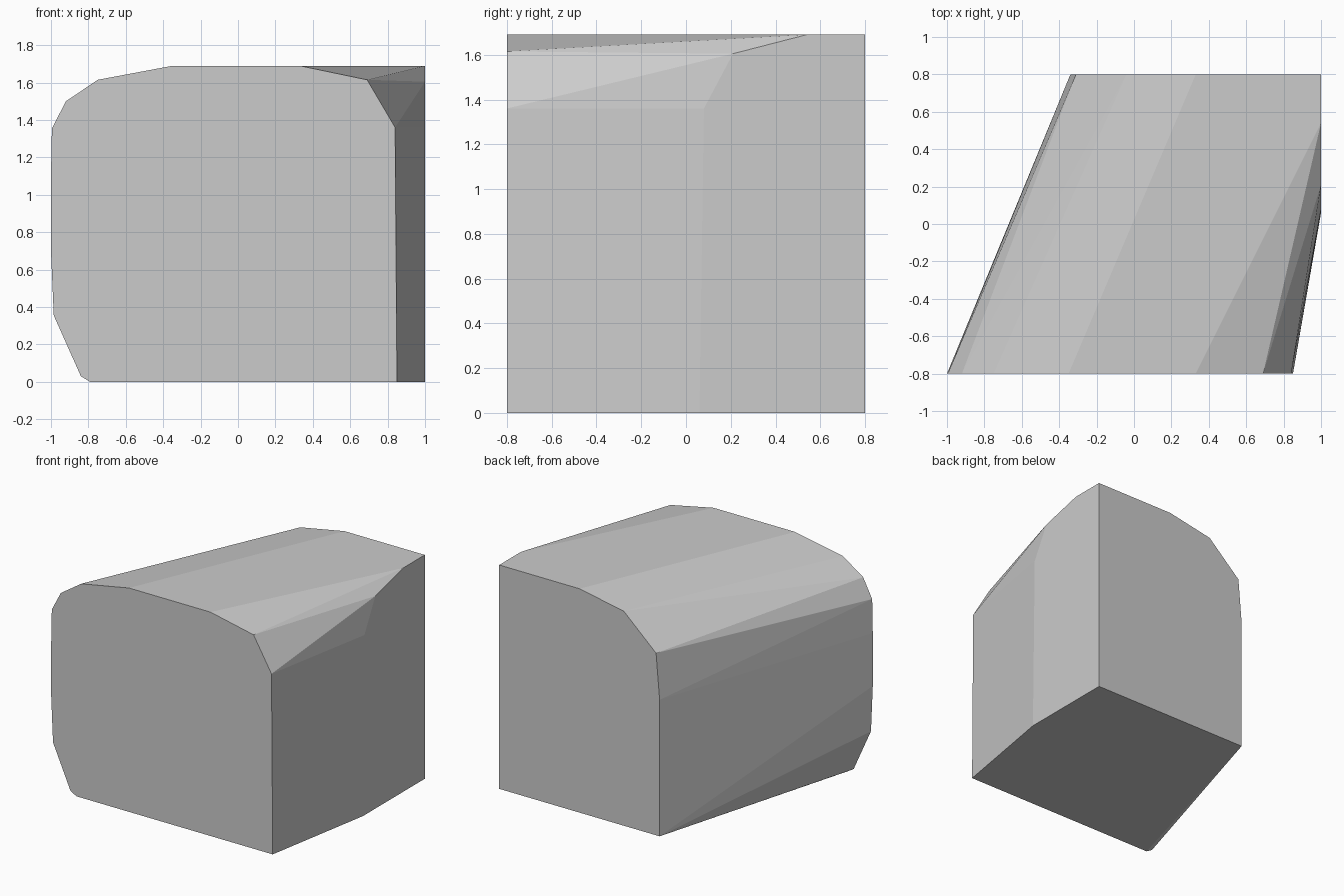
import bpy, bmesh

if "Cube" in bpy.data.objects:
    bpy.data.objects.remove(bpy.data.objects["Cube"])

# Cross-sections of the slanted block: front and back as (x, z), right wall as (y, z)
front = [(-0.79, 0), (-0.84, 0.03), (-0.985, 0.355), (-1.0, 0.7), (-1.0, 1.1),
         (-0.995, 1.355), (-0.92, 1.5), (-0.75, 1.615), (-0.35, 1.69),
         (0.33, 1.69), (0.69, 1.615), (0.84, 1.36), (0.85, 0)]
back = [(-0.34, 0), (-0.34, 1.03), (-0.31, 1.375), (-0.04, 1.62),
        (0.33, 1.69), (1, 1.69), (1, 0)]
right = [(0.06, 0), (0.08, 1.36), (0.21, 1.605), (0.54, 1.69)]

bm = bmesh.new()
points = [(x, -0.8, z) for x, z in front]
points += [(x, 0.8, z) for x, z in back]
points += [(1, y, z) for y, z in right]
for p in points:
    bm.verts.new(p)

# Skin the sections into one convex faceted block
bmesh.ops.convex_hull(bm, input=bm.verts[:])
bmesh.ops.dissolve_limit(bm, angle_limit=0.005, verts=bm.verts[:], edges=bm.edges[:])
bmesh.ops.recalc_face_normals(bm, faces=bm.faces[:])

mesh = bpy.data.meshes.new("slanted_block")
bm.to_mesh(mesh)
bm.free()
block = bpy.data.objects.new("slanted_block", mesh)
bpy.context.collection.objects.link(block)

# Plain grey
grey = bpy.data.materials.new("light grey")
grey.diffuse_color = (0.6, 0.6, 0.6, 1)
grey.use_nodes = True
grey.node_tree.nodes["Principled BSDF"].inputs["Base Color"].default_value = grey.diffuse_color
mesh.materials.append(grey)
